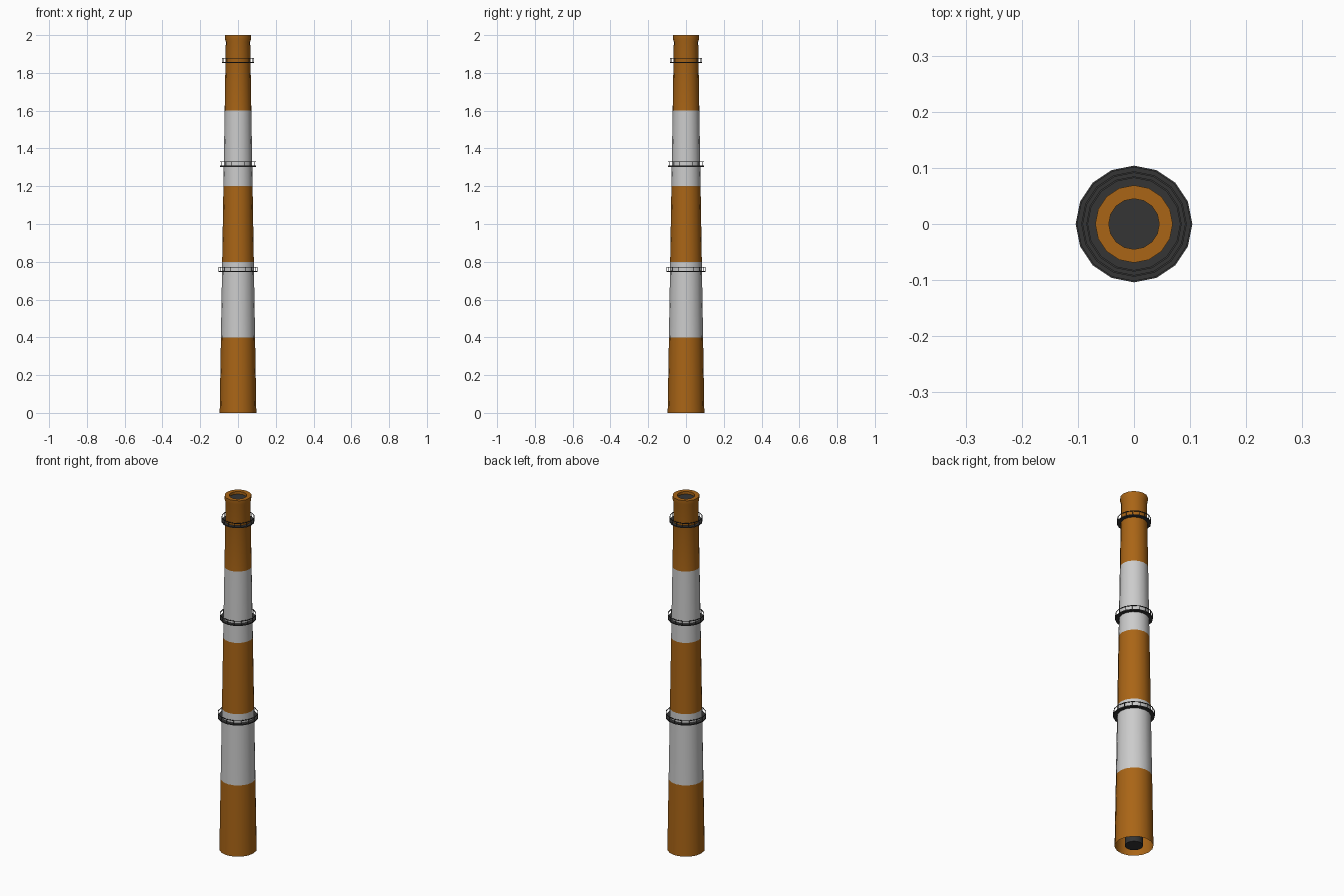
import bpy, bmesh, math

if "Cube" in bpy.data.objects:
    bpy.data.objects.remove(bpy.data.objects["Cube"])

SIDES = 16


def material(name, rgb):
    m = bpy.data.materials.new(name)
    m.diffuse_color = (*rgb, 1)
    m.use_nodes = True
    m.node_tree.nodes["Principled BSDF"].inputs["Base Color"].default_value = m.diffuse_color
    return m


ORANGE = material("orange_paint", (0.40, 0.13, 0.008))
WHITE = material("white_paint", (0.8, 0.8, 0.8))
DARK = material("dark_metal", (0.035, 0.035, 0.035))


def lathe(name, profile, mat, sides=SIDES, closed=False, smooth=True):
    """Revolve (radius, z) points about the z axis; radius 0 makes a cap."""
    bm = bmesh.new()
    verts = [bm.verts.new((r, 0, z)) for r, z in profile]
    edges = [bm.edges.new(p) for p in zip(verts, verts[1:])]
    if closed:
        edges.append(bm.edges.new((verts[-1], verts[0])))
    bmesh.ops.spin(bm, geom=verts + edges, cent=(0, 0, 0), axis=(0, 0, 1),
                   angle=math.tau, steps=sides, use_merge=True)
    bmesh.ops.remove_doubles(bm, verts=bm.verts, dist=1e-5)
    bmesh.ops.recalc_face_normals(bm, faces=bm.faces)
    mesh = bpy.data.meshes.new(name)
    bm.to_mesh(mesh)
    bm.free()
    obj = bpy.data.objects.new(name, mesh)
    bpy.context.collection.objects.link(obj)
    mesh.materials.append(mat)
    if smooth:
        bpy.ops.object.select_all(action='DESELECT')
        obj.select_set(True)
        bpy.context.view_layer.objects.active = obj
        bpy.ops.object.shade_smooth_by_angle(angle=math.radians(30))
    return obj


def shaft_radius(z):
    return 0.097 - 0.0165 * z


# Tapered shaft painted in alternating bands, flared rim on the last one
for i in range(5):
    z0, z1 = 0.4 * i, 0.4 * (i + 1)
    profile = [(shaft_radius(z0), z0), (shaft_radius(z1), z1)]
    if i == 4:
        profile = [profile[0], (shaft_radius(1.965), 1.965), (0.069, 1.98),
                   (0.069, 2.0), (0.045, 2.0), (0.045, 1.98)]
    lathe(f"shaft_band_{i + 1}", profile, WHITE if i % 2 else ORANGE)

# Inner flue
lathe("flue", [(0, 0.002), (0.045, 0.002), (0.045, 1.985), (0, 1.985)], DARK, 32)


def gallery(name, z, radius):
    inner = shaft_radius(z) - 0.003
    # Walkway deck and hand rail
    lathe(name + "_deck", [(inner, z), (radius, z), (radius, z + 0.006),
                           (inner, z + 0.006)], DARK, closed=True, smooth=False)
    top = z + 0.028
    lathe(name + "_rail", [(radius - 0.003, top - 0.003), (radius, top - 0.003),
                           (radius, top), (radius - 0.003, top)],
          DARK, closed=True, smooth=False)
    # Railing posts
    bm = bmesh.new()
    for k in range(SIDES):
        a = math.tau * k / SIDES
        r = radius - 0.0015
        post = bmesh.ops.create_cube(bm, size=1)["verts"]
        bmesh.ops.scale(bm, vec=(0.002, 0.002, 0.024), verts=post)
        bmesh.ops.translate(bm, verts=post,
                            vec=(r * math.cos(a), r * math.sin(a), z + 0.015))
    mesh = bpy.data.meshes.new(name + "_posts")
    bm.to_mesh(mesh)
    bm.free()
    mesh.materials.append(DARK)
    bpy.context.collection.objects.link(
        bpy.data.objects.new(name + "_posts", mesh))


gallery("lower_gallery", 0.745, 0.104)
gallery("middle_gallery", 1.303, 0.094)
gallery("upper_gallery", 1.852, 0.085)
